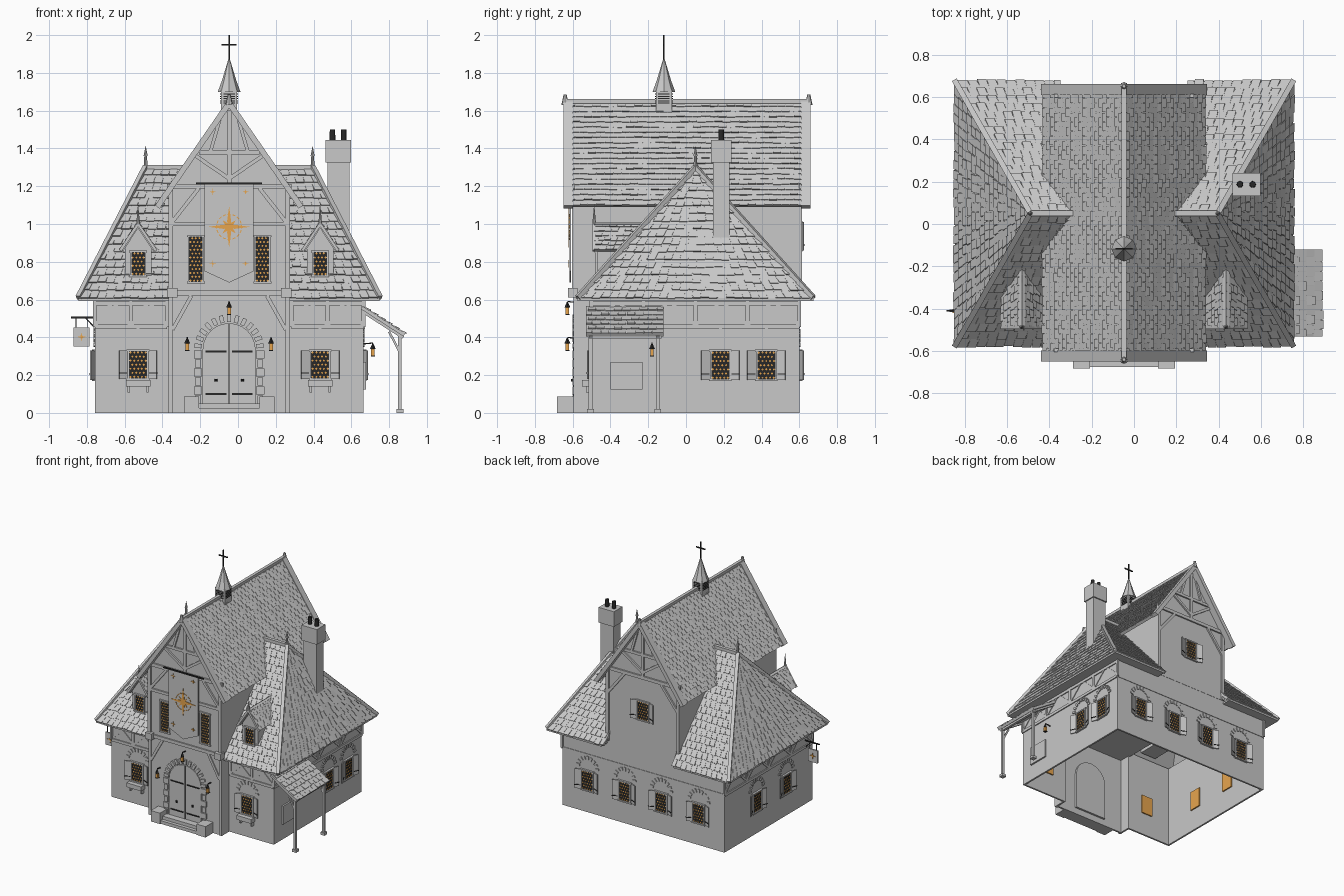
import bpy, bmesh, math, random
from mathutils import Matrix, Vector as V

random.seed(4)
if "Cube" in bpy.data.objects:
    bpy.data.objects.remove(bpy.data.objects["Cube"])


def material(name, rgb):
    m = bpy.data.materials.new(name)
    m.use_nodes = True
    m.diffuse_color = (*rgb, 1)
    m.node_tree.nodes["Principled BSDF"].inputs["Base Color"].default_value = (*rgb, 1)
    return m


GREY = material("stone_grey", (0.58, 0.58, 0.58))
IRON = material("black_iron", (0.02, 0.02, 0.02))
AMBER = material("amber_glass", (0.85, 0.4, 0.08))
parts = {}
C = -0.047          # middle of the house along x
I = Matrix()


def mesh(part, mat=GREY):
    return parts.setdefault(part, (bmesh.new(), mat))[0]


def loft(part, a, b, mat=GREY):
    """Closed solid between two matching loops."""
    bm = mesh(part, mat)
    va, vb = [bm.verts.new(p) for p in a], [bm.verts.new(p) for p in b]
    bm.faces.new(va[::-1])
    bm.faces.new(vb)
    for i in range(len(a)):
        j = (i + 1) % len(a)
        bm.faces.new((va[i], va[j], vb[j], vb[i]))


def box(part, M, c, s, mat=GREY, turn=0, axis="Y"):
    M = M @ Matrix.Translation(c) @ Matrix.Rotation(turn, 4, axis) @ Matrix.Diagonal((*s, 1))
    bmesh.ops.create_cube(mesh(part, mat), size=1, matrix=M)


def beam(part, M, p, q, w=0.022, d=0.016, out=0, mat=GREY):
    """Bar lying in a wall plane from p to q, given as (along, height)."""
    du, dz = q[0] - p[0], q[1] - p[1]
    box(part, M, ((p[0] + q[0]) / 2, -out, (p[1] + q[1]) / 2),
        (math.hypot(du, dz), d, w), mat, -math.atan2(dz, du))


def bar(part, p, q, w, mat=GREY):
    p, q = V(p), V(q)
    R = (q - p).to_track_quat("Z", "Y").to_matrix().to_4x4()
    box(part, Matrix.Translation((p + q) / 2) @ R, (0, 0, 0), (w, w, (q - p).length), mat)


def cone(part, M, c, r1, r2, h, n=8, mat=GREY):
    bmesh.ops.create_cone(mesh(part, mat), cap_ends=True, segments=n, radius1=r1, radius2=r2,
                          depth=h, matrix=M @ Matrix.Translation((c[0], c[1], c[2] + h / 2)))


def prism(part, M, profile, y0, y1, mat=GREY):
    loft(part, [M @ V((u, y0, z)) for u, z in profile], [M @ V((u, y1, z)) for u, z in profile], mat)


def roof(part, eA, eB, tB, tA, rows, tile=0.045):
    """Roof slab covered with rows of wedge shingles."""
    eA, eB, tB, tA = map(V, (eA, eB, tB, tA))
    n = (eB - eA).cross(tA - eA).normalized()
    n = -n if n.z < 0 else n
    loop = [eA, eB, tB] + ([tA] if tA != tB else [])
    loft(part, [p - n * 0.018 for p in loop], loop)
    for i in range(rows):
        t, t2 = i / rows, min(1, (i + 1) / rows)
        L0, R0, L1, R1 = eA.lerp(tA, t), eB.lerp(tB, t), eA.lerp(tA, t2), eB.lerp(tB, t2)
        m = max(1, round((R0 - L0).length / tile))
        shift = 0.25 if i % 2 else -0.25
        for k in range(m):
            s0 = max(0, (k + shift) / m)
            s1 = min(1, (k + 1 + (0.5 if k == m - 1 else shift) - 0.06) / m)
            h = n * random.uniform(0.004, 0.009)
            drop = (L0 - L1) * random.uniform(0, 0.15)
            loft(part + "_shingles", *[[L0.lerp(R0, s) + drop, L0.lerp(R0, s) + h + drop,
                                        L1.lerp(R1, s) + n * 0.001] for s in (s0, s1)])


def wall(angle, x, y):
    """Frame of a wall: x along it, -y outward, z up."""
    return Matrix.Translation((x, y, 0)) @ Matrix.Rotation(math.radians(angle), 4, "Z")


def arch(part, M, u, z, r, n, s):
    for i in range(n):
        a = math.pi * (i + 0.5) / n
        box(part, M, (u + r * math.cos(a), 0, z + r * math.sin(a)), s, GREY, -a)


def window(M, u, z0, z1, w, shutters=False, stones=False, flower=False):
    h, zc = z1 - z0, (z0 + z1) / 2
    box("window_glow", M, (u, 0.01, zc), (w, 0.028, h), AMBER)
    box("window_leading", M, (u, -0.004, zc), (w, 0.006, h), IRON)
    nx, nz = max(2, round(w / 0.021)), round(h / 0.021)
    for j in range(nz):
        for i in range(nx - j % 2):
            box("window_panes", M, (u + (i + 0.5 + j % 2 / 2 - nx / 2) * w / nx, -0.007,
                z0 + (j + 0.5) * h / nz), (0.009, 0.003, 0.009), AMBER, math.pi / 4)
    for s in (-1, 1):
        box("window_frames", M, (u + s * w / 2, -0.005, zc), (0.01, 0.02, h + 0.01))
        box("window_frames", M, (u, -0.005, zc + s * h / 2), (w + 0.02, 0.022, 0.01))
        if shutters:
            box("shutters", M, (u + s * (w / 2 + 0.028), -0.012, zc), (0.048, 0.007, h),
                GREY, -s * 0.4, "Z")
            box("shutter_hinges", M, (u + s * (w / 2 + 0.03), -0.018, z0 + 0.03),
                (0.045, 0.006, 0.005), IRON, -s * 0.4, "Z")
        if flower:
            box("flower_box_brackets", M, (u + s * 0.05, -0.015, 0.125), (0.012, 0.03, 0.035))
    if stones:
        arch("window_arch_stones", M, u, z1 + 0.015, 0.085, 9, (0.028, 0.014, 0.016))
    if flower:
        box("flower_boxes", M, (u, -0.025, 0.157), (0.13, 0.05, 0.034))


def timber_band(M, u0, u1, bays):
    beam("wall_timbers", M, (u0, 0.456), (u1, 0.456))
    beam("wall_timbers", M, (u0, 0.58), (u1, 0.58))
    step = (u1 - u0) / bays
    for i in range(bays + 1):
        u = u0 + i * step
        beam("wall_timbers", M, (u, 0.456), (u, 0.6), 0.02)
        for s in (-1, 1):
            if u0 < u + s * 0.1 < u1:
                beam("wall_timbers", M, (u, 0.465), (u + s * 0.12, 0.575), 0.016, 0.012)


def lantern(M, u, z, out=0.04):
    bar("lantern_arms", M @ V((u, 0, z + 0.045)), M @ V((u, -out, z + 0.05)), 0.006, IRON)
    box("lantern_glass", M, (u, -out, z), (0.018, 0.018, 0.034), AMBER)
    cone("lantern_caps", M, (u, -out, z + 0.017), 0.016, 0.003, 0.03, 4, IRON)
    box("lantern_bases", M, (u, -out, z - 0.019), (0.022, 0.022, 0.005), IRON)


front, wing = wall(0, C, -0.588), wall(0, C, -0.5)
right, back, left = wall(90, C + 0.711, 0), wall(180, C, 0.6), wall(270, C - 0.711, 0)

# Hollow ground floor walls
outline = [(-.711, -.5), (-.32, -.5), (-.32, -.588), (.32, -.588), (.32, -.5),
           (.711, -.5), (.711, .6), (-.711, .6)]
bm = mesh("ground_walls")
low, high = [[bm.verts.new((C + x, y, z)) for x, y in outline] for z in (0, 0.655)]
for i in range(8):
    j = (i + 1) % 8
    bm.faces.new((low[i], low[j], high[j], high[i]))

# Tall gabled middle block and its roof
prism("gable_block", wall(0, C, 0), [(-.32, .62), (.32, .62), (.32, 1.175), (0, 1.635), (-.32, 1.175)], -.592, .602)
for s in (-1, 1):
    e = C + s * 0.38
    roof("main_roof", (e, -.64, 1.1), (e, .65, 1.1), (C, .65, 1.65), (C, -.64, 1.65), 20)
    # Hipped wing roof: front, back and side slopes
    ex, px = C + s * 0.797, C + s * 0.442
    a, b, peak = (ex, -.573, .61), (ex, .673, .61), (px, .05, 1.3)
    inner = (C + s * 0.24, .05, 1.3)
    roof("wing_roof", (C + s * 0.32, -.573, .61), a, peak, inner, 17)
    roof("wing_roof", (C + s * 0.30, .673, .61), b, peak, inner, 17)
    roof("wing_roof", a, b, peak, peak, 17)
    for p in (a, b, inner):
        bar("hip_caps", p, peak, 0.026)
    for y in (-.535, .635):
        box("eave_soffits", I, (C + s * 0.557, y, .6), (.48, .078, .014))
    box("eave_soffits", I, (C + s * 0.752, .05, .6), (.09, 1.246, .014))
    cone("roof_finials", I, (px, .05, 1.28), .012, .007, .08)
    cone("roof_finials", I, (px, .05, 1.36), .011, 0, .055)
bar("ridge_cap", (C, -.645, 1.65), (C, .655, 1.65), .024)
for y in (-.64, .65):
    cone("ridge_finials", I, (C, y, 1.63), .02, .008, .055)

# Gable timbers at both ends
for M, o in ((front, .008), (back, .006)):
    for s in (-1, 1):
        beam("bargeboards", M, (0, 1.64), (s * .38, 1.09), .03, .05, .035)
        beam("gable_timbers", M, (s * .31, .62), (s * .31, 1.18), .024, out=o)
        beam("gable_timbers", M, (0, 1.24), (s * .19, 1.37), .02, out=o)
        beam("gable_timbers", M, (s * .1, 1.38), (s * .05, 1.55), .018, out=o)
        beam("gable_timbers", M, (s * .31, 1.0), (s * .16, 1.19), .02, out=o)
    beam("gable_timbers", M, (0, 1.2), (0, 1.6), .024, out=o)
    beam("gable_timbers", M, (-.33, 1.2), (.33, 1.2), .026, out=o)
    beam("gable_timbers", M, (-.16, 1.38), (.16, 1.38), .022, out=o)
for s in (-1, 1):
    beam("gable_timbers", front, (s * .31, 1.0), (s * .13, 1.0), .022, out=.008)
    beam("gable_timbers", front, (s * .31, 0), (s * .31, .62), .022)
    beam("gable_timbers", front, (s * .3, .44), (s * .2, .62), .02)
    box("beam_ends", front, (s * .302, -.012, .635), (.056, .05, .05))
    window(front, s * .176, .69, .935, .075)
beam("gable_timbers", front, (-.33, .635), (.33, .635), .026, out=.006)

# Half-timbered band around the wings
timber_band(wing, -.711, -.33, 2)
timber_band(wing, .33, .711, 2)
timber_band(right, -.5, .6, 4)
timber_band(left, -.6, .5, 4)
beam("wall_timbers", back, (-.711, .456), (.711, .456), .014, .008)

# Ground and back windows
for u in (-.482, .482):
    window(wing, u, .18, .33, .1, True, True, True)
for M, us in ((right, (.182, .425)), (left, (-.2, .17)), (back, (-.487, -.16, .16, .487))):
    for u in us:
        window(M, u, .175, .33, .1, True, True)
window(back, 0, .86, 1.01, .1, True)

# Dormers
for s in (-1, 1):
    c = C + s * 0.482
    M = wall(0, c, -.468)
    prism("dormer_bodies", M, [(-.07, .68), (.07, .68), (.07, .88), (0, .985), (-.07, .88)], 0, .25)
    window(M, 0, .725, .855, .076)
    for t in (-1, 1):
        roof("dormer_roof", (c + t * .095, -.488, .865), (c + t * .095, -.34, .865),
             (c, -.205, 1.01), (c, -.488, 1.01), 6, .035)
        beam("dormer_bargeboards", M, (0, 1.0), (t * .095, .858), .016, .012, .022)
    cone("dormer_finials", M, (0, -.018, 1.0), .01, 0, .11)

# Arched door, steps and lanterns
door = [(-.14, .05), (.14, .05)] + [(.14 * math.cos(a * math.pi / 12), .335 + .14 * math.sin(a * math.pi / 12))
                                    for a in range(13)]
prism("door", front, door, -.008, .03)
arch("door_arch_stones", front, 0, .335, .165, 13, (.04, .024, .022))
for s in (-1, 1):
    for i in range(6):
        box("door_jamb_stones", front, (s * .165, 0, .07 + i * .048), (.03 + i % 2 * .014, .024, .042))
    for z in (.1, .325):
        box("door_hinges", front, (s * .07, -.011, z), (.11, .006, .008), IRON)
    cone("door_knobs", front, (s * .07, -.014, .165), .008, .008, .014, 8, IRON)
    box("step_blocks", front, (s * .2, -.047, .043), (.08, .094, .086))
    lantern(front, s * .222, .35)
box("door_seam", front, (0, -.009, .26), (.004, .004, .42), IRON)
box("steps", front, (0, -.043, .0125), (.32, .088, .025))
box("steps", front, (0, -.03, .0375), (.32, .06, .025))
lantern(front, 0, .54)

# Banner with a compass star
prism("banner", front, [(-.13, .75), (0, .69), (.13, .75), (.13, 1.21), (-.13, 1.21)], -.03, -.022)
beam("banner_rod", front, (-.175, 1.215), (.175, 1.215), .01, .012, .028, IRON)


def star(M, z, r, y):
    for i in range(8):
        a = i * math.pi / 4
        d = V((math.cos(a), math.sin(a)))
        e, k = V((-d.y, d.x)) * r * 0.1, (1 if i % 2 == 0 else 0.45) * r
        o = V((0, z))
        prism("star_emblem", M, [o, o + d * k * .25 + e, o + d * k, o + d * k * .25 - e], y, y - .003, AMBER)


star(front, .985, .11, -.031)
for i in range(16):
    a = i * math.pi / 8
    box("emblem_ring", front, (.066 * math.cos(a), -.031, .985 + .066 * math.sin(a)),
        (.005, .004, .017), (AMBER, IRON)[0], -a)
for u in (-.087, .087):
    for z in (.79, 1.17):
        star(wall(0, C + u, -.588), z, .02, -.031)

# Bell turret with cross
box("turret", I, (C, -.117, 1.64), (.086, .086, .14))
for i in range(5):
    for M in [wall(a, C, -.117) for a in (0, 90, 180, 270)]:
        box("turret_louvres", M, (0, -.044, 1.64 + i * .012), (.06, .006, .005), IRON)
cone("turret_roof", I, (C, -.117, 1.70), .06, .038, .06)
cone("turret_roof", I, (C, -.117, 1.76), .038, .005, .11)
bar("cross", (C, -.117, 1.86), (C, -.117, 2), .008, IRON)
bar("cross", (C - .04, -.117, 1.95), (C + .04, -.117, 1.95), .008, IRON)

# Chimney
box("chimney", I, (.531, .187, 1.1), (.116, .088, .66))
box("chimney_top", I, (.531, .187, 1.385), (.134, .108, .12))
for x in (.5, .56):
    cone("chimney_pots", I, (x, .187, 1.43), .016, .014, .07, 12, IRON)

# Side porch, notice board and lantern
roof("porch_roof", (.885, -.53, .42), (.885, -.12, .42), (.66, -.12, .565), (.66, -.53, .565), 6)
for y in (-.505, -.15):
    box("porch_posts", I, (.857, y, .21), (.018, .02, .41))
    box("post_feet", I, (.857, y, .01), (.036, .036, .02))
    bar("porch_rafters", (.665, y, .535), (.875, y, .4), .018)
    bar("porch_braces", (.857, y, .32), (.8, y, .43), .012)
bar("porch_beam", (.857, -.52, .405), (.857, -.13, .405), .02)
box("notice_board", right, (-.315, -.006, .197), (.17, .014, .145))
lantern(right, -.18, .32, .05)

# Hanging sign
bar("sign_bracket", (-.757, -.41, .505), (-.885, -.41, .505), .008, IRON)
bar("sign_bracket", (-.757, -.41, .45), (-.81, -.41, .505), .006, IRON)
box("hanging_sign", I, (-.828, -.41, .402), (.085, .012, .1))
for M in (wall(0, -.828, -.41), wall(180, -.828, -.41)):
    star(M, .402, .028, -.006)
for x in (-.858, -.798):
    bar("sign_chains", (x, -.41, .45), (x, -.41, .505), .004, IRON)

# Turn the collected parts into objects
for name, (bm, mat) in parts.items():
    if name != "ground_walls":
        bmesh.ops.recalc_face_normals(bm, faces=bm.faces)
    me = bpy.data.meshes.new(name)
    bm.to_mesh(me)
    bm.free()
    me.materials.append(mat)
    ob = bpy.data.objects.new(name, me)
    bpy.context.collection.objects.link(ob)
    if name == "ground_walls":
        mod = ob.modifiers.new("thickness", "SOLIDIFY")
        mod.thickness, mod.offset = 0.02, -1
